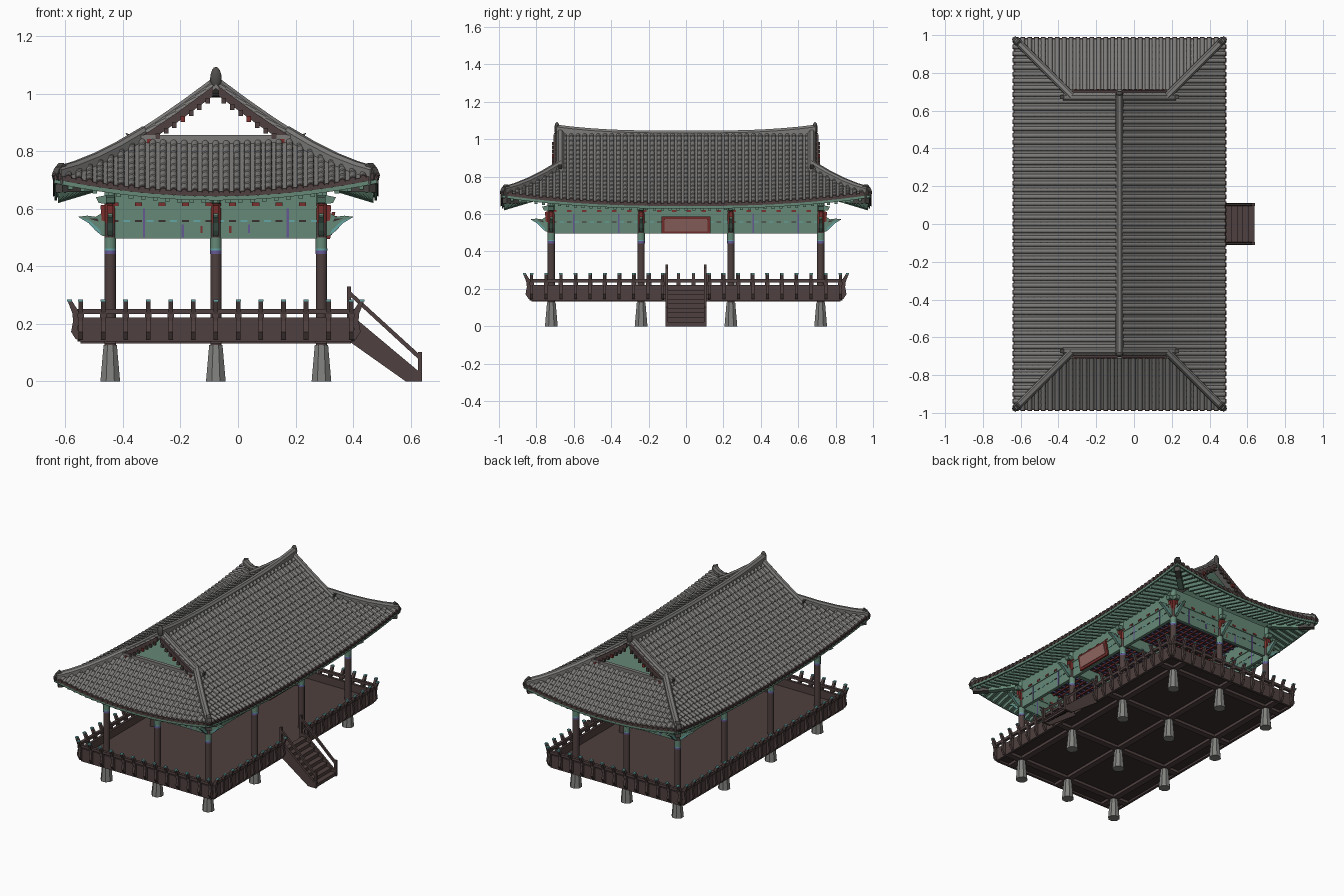
import bpy, bmesh, math
from mathutils import Vector, Matrix

cube = bpy.data.objects.get("Cube")
if cube:
    bpy.data.objects.remove(cube)

COLOURS = {
    "roof_tile": (0.2, 0.196, 0.188), "ornament_tile": (0.08, 0.075, 0.072),
    "stone": (0.22, 0.22, 0.21), "wood": (0.078, 0.052, 0.05),
    "dark_wood": (0.042, 0.029, 0.03), "green_paint": (0.13, 0.25, 0.185),
    "red_paint": (0.2, 0.03, 0.026), "teal_paint": (0.13, 0.38, 0.38),
    "purple_paint": (0.13, 0.1, 0.3), "plaque_face": (0.3, 0.14, 0.125)}
MATS = {}
for key, rgb in COLOURS.items():
    m = bpy.data.materials.new(key)
    m.use_nodes = True
    m.diffuse_color = (*rgb, 1)
    m.node_tree.nodes["Principled BSDF"].inputs["Base Color"].default_value = (*rgb, 1)
    MATS[key] = m

CENTRE = -0.077            # hall axis
A, B = 0.56, 0.985         # eave half sizes
GABLE = 0.28               # depth of the end slopes
COLX, COLY = (-0.367, 0, 0.367), (-0.72, -0.24, 0.24, 0.72)
SIGNS = (-1, 1)


def finish(name, bm, mats, smooth=False, recalc=True):
    if recalc:
        bmesh.ops.recalc_face_normals(bm, faces=bm.faces)
    me = bpy.data.meshes.new(name)
    bm.to_mesh(me)
    bm.free()
    for k in mats.split():
        me.materials.append(MATS[k])
    if smooth:
        me.shade_smooth()
        me.set_sharp_from_angle(angle=math.radians(40))
    ob = bpy.data.objects.new(name, me)
    ob.location.x = CENTRE
    bpy.context.scene.collection.objects.link(ob)
    return ob


def loft(bm, rings, mi=0):
    rows = [[bm.verts.new(p) for p in r] for r in rings]
    n = len(rows[0])
    faces = [bm.faces.new(rows[0]), bm.faces.new(rows[-1][::-1])]
    for a, b in zip(rows, rows[1:]):
        for i in range(n):
            j = (i + 1) % n
            faces.append(bm.faces.new((a[i], b[i], b[j], a[j])))
    for f in faces:
        f.material_index = mi


def box(bm, x0, x1, y0, y1, z0, z1, mi=0):
    loft(bm, [[(x0, y0, z), (x1, y0, z), (x1, y1, z), (x0, y1, z)] for z in (z0, z1)], mi)


def block(bm, x, y, r, z0, z1, mi=0):
    box(bm, x - r, x + r, y - r, y + r, z0, z1, mi)


def rod(bm, x, y, z0, z1, r0, r1, n=12, mi=0):
    angles = [math.tau * (i + 0.5) / n for i in range(n)]
    loft(bm, [[(x + r * math.cos(a), y + r * math.sin(a), z) for a in angles]
              for z, r in ((z0, r0), (z1, r1))], mi)


def sweep(bm, path, section, mi=0):
    path = [Vector(p) for p in path]
    rings = []
    for i, p in enumerate(path):
        t = path[min(i + 1, len(path) - 1)] - path[max(i - 1, 0)]
        side = Vector((t.y, -t.x, 0)).normalized()
        rings.append([p + side * s + Vector((0, 0, u)) for s, u in section])
    loft(bm, rings, mi)


def rect(w, lo, hi):
    return [(-w, lo), (w, lo), (w, hi), (-w, hi)]


def plate(bm, origin, out, profile, half, mi=0):
    # Upright plate: profile of (outward, z) in the plane of the direction "out"
    side = Vector((-out[1], out[0], 0)) * half
    base = [Vector((origin[0] + out[0] * o, origin[1] + out[1] * o, z)) for o, z in profile]
    loft(bm, [[p - side for p in base], [p + side for p in base]], mi)


# ---- Roof surface rules: height grows from the eave, corners sweep up
def lift(x, y):
    return 0.06 * (abs(x) / A) ** 2 * (abs(y) / B) ** 2.5


def roof_z(d):
    return 0.655 + 0.58 * d + 0.17 * d * d


def soffit_z(d):
    return 0.636 + 0.3 * d


def point(main, sign, t, d, height=roof_z, dz=0):
    x, y = (sign * (A - d), t) if main else (t, sign * (B - d))
    return Vector((x, y, height(d) + lift(x, y) + dz))


def half_len(main, d):
    return max(B - d, B - GABLE) if main else A - d


SLOPES = [(m, s) for m in (True, False) for s in SIGNS]


def sheet(bm, main, sign, dmax, height):
    nd, nt = 12, 32
    rows = [[bm.verts.new(point(main, sign, (2 * j / nt - 1) * half_len(main, dmax * i / nd),
                                dmax * i / nd, height)) for j in range(nt + 1)]
            for i in range(nd + 1)]
    for a, b in zip(rows, rows[1:]):
        for j in range(nt):
            f = bm.faces.new((a[j], a[j + 1], b[j + 1], b[j]))
            f.normal_update()
            if f.normal.z < 0:
                f.normal_flip()


def slope_rows(main, spacing):
    # Evenly spaced rows running up a slope, with how far each may climb
    full = B if main else A
    n = int(full / spacing)
    for i in range(-n, n + 1):
        t = i * full / (n + 0.3)
        edge = full - abs(t)
        yield t, (A if edge >= GABLE else edge) if main else min(edge, GABLE)


deck, soffit, tiles, ends, rafters, eave = (bmesh.new() for _ in range(6))
half_round = [(0.0115 * math.cos(a), 0.011 * math.sin(a)) for a in
              (math.pi * k / 6 for k in range(7))]
end_disc = [(0.012 * math.cos(a), 0.012 * math.sin(a)) for a in (math.tau * k / 8 for k in range(8))]
for main, sign in SLOPES:
    sheet(deck, main, sign, A if main else GABLE, roof_z)
    sheet(soffit, main, sign, 0.2, soffit_z)
    for t, top in slope_rows(main, 0.036):
        n = max(1, round(top / 0.034))
        for k in range(n):
            sweep(tiles, [point(main, sign, t, top * k / n, dz=0.005),
                          point(main, sign, t, top * (k + 1) / n)], half_round)
        # round tile ends on the eave
        sweep(ends, [point(main, sign, t, d, dz=0.002) for d in (-0.006, 0.004)], end_disc)
    for t, top in slope_rows(main, 0.042):
        top = min(top, 0.2)
        if top > 0.02:
            sweep(rafters, [point(main, sign, t, d, soffit_z) for d in (0.012, top)],
                  rect(0.008, -0.02, 0.002))
    full = B if main else A
    line = [point(main, sign, full * (k / 12 - 1), 0.004) for k in range(25)]
    sweep(eave, line, rect(0.005, -0.014, 0.002))
    sweep(eave, line, rect(0.004, -0.028, -0.014), 1)
ob = finish("roof_deck", deck, "roof_tile green_paint", recalc=False)
mod = ob.modifiers.new("thickness", "SOLIDIFY")
mod.thickness, mod.offset, mod.material_offset = 0.012, -1, 1
finish("eave_soffit", soffit, "green_paint", recalc=False)
finish("roof_tiles", tiles, "roof_tile", smooth=True)
finish("eave_tile_ends", ends, "wood")
finish("rafters", rafters, "green_paint")
finish("eave_boards", eave, "wood green_paint")

# ---- Ridges: top ridge, gable verges, hips and their end ornaments
ridge = bmesh.new()
cap = [(-0.021, -0.03), (0.021, -0.03), (0.019, 0.018), (0.009, 0.03), (-0.009, 0.03), (-0.019, 0.018)]
sweep(ridge, [(0, 0.69 * k / 8, 1.016 + 0.032 * abs(k / 8) ** 3) for k in range(-8, 9)], cap)
orn, barge = bmesh.new(), bmesh.new()
for sy in SIGNS:
    bmesh.ops.create_uvsphere(orn, u_segments=10, v_segments=8, radius=1, matrix=Matrix.Translation(
        (0, sy * 0.69, 1.055)) @ Matrix.Diagonal((0.02, 0.014, 0.038, 1)))
    for sx in SIGNS:
        verge = [point(True, sx, sy * 0.672, d) for d in (0.55, 0.45, 0.36, 0.26)]
        sweep(ridge, verge, cap)
        tip = verge[-1]
        plate(orn, tip, (sx, 0), [(-0.03, tip.z), (-0.005, tip.z + 0.01), (0.015, tip.z + 0.04),
                                  (-0.03, tip.z + 0.025)], 0.01)
        hip = [point(True, sx, sy * (B - d), d) for d in (0.31, 0.22, 0.14, 0.07, 0.01)]
        sweep(ridge, hip, cap)
        c = hip[-1]
        out = Vector((sx, sy)).normalized()
        plate(orn, c, out, [(-0.03, c.z - 0.02), (0.01, c.z - 0.018), (0.016, c.z),
                            (0.004, c.z + 0.022), (-0.018, c.z + 0.042), (-0.035, c.z + 0.03)], 0.013)
        # hip rafter below the corner, with a dark nose
        for depths, mi in (((0.085, 0.2), 1), ((0.015, 0.085), 2)):
            sweep(barge, [point(True, sx, sy * (B - d), d, soffit_z) for d in depths],
                  rect(0.017, -0.038, 0.01), mi)
        # bargeboards with a line of tile ends along the open gable
        sweep(barge, [point(True, sx, sy * 0.703, d) for d in (0.55, 0.42, 0.3)],
              rect(0.006, -0.034, 0.0))
        for k in range(9):
            p = point(True, sx, sy * 0.708, 0.3 + 0.029 * k)
            block(barge, p.x, p.y, 0.008, p.z - 0.046, p.z - 0.026, 3 if k % 4 == 1 else 0)
    # ridge along the foot of the gable opening
    sweep(ridge, [(x, sy * 0.7, roof_z(GABLE)) for x in (-0.27, 0.27)], rect(0.012, -0.01, 0.025))
finish("ridges", ridge, "roof_tile")
finish("ridge_ornaments", orn, "ornament_tile", smooth=True)
finish("bargeboards", barge, "wood green_paint ornament_tile red_paint")

# ---- Stone footings and painted columns
stones, cols, wings = bmesh.new(), bmesh.new(), bmesh.new()
wing = [(0.0, 0.5), (0.03, 0.507), (0.052, 0.525), (0.075, 0.55), (0.112, 0.572), (0.08, 0.576),
        (0.05, 0.572), (0.03, 0.585), (0.0, 0.6)]
leaf = [(0.03, 0.508), (0.075, 0.55), (0.11, 0.571), (0.07, 0.557), (0.035, 0.525)]
for x in COLX:
    for y in COLY:
        rod(stones, x, y, 0, 0.127, 0.037, 0.025, 8)
        outs = ([(math.copysign(1, x), 0)] if x else []) + \
               ([(0, math.copysign(1, y))] if abs(y) > 0.5 else [])
        if not outs:
            continue
        for z0, z1, r, mi in ((0.125, 0.443, 0.02, 0), (0.443, 0.455, 0.0205, 1),
                              (0.455, 0.461, 0.021, 2), (0.461, 0.5, 0.0205, 3),
                              (0.5, 0.55, 0.02, 0), (0.55, 0.62, 0.0205, 4), (0.62, 0.7, 0.02, 3)):
            rod(cols, x, y, z0, z1, r, r, 12, mi)
        for o in outs:
            plate(wings, (x, y), o, wing, 0.008)
            plate(wings, (x, y), o, leaf, 0.0095, 1)
            plate(wings, (x, y), o, [(0.04, 0.555), (0.075, 0.566), (0.045, 0.566)], 0.009, 3)
            plate(wings, (x, y), o, [(0, 0.55), (0.03, 0.56), (0.034, 0.612), (0, 0.615)], 0.0095, 2)
            plate(wings, (x, y), o, [(0, 0.615), (0.04, 0.62), (0.05, 0.64), (0, 0.65)], 0.014)
finish("stone_footings", stones, "stone")
finish("columns", cols, "wood purple_paint teal_paint green_paint red_paint", smooth=True)
finish("column_brackets", wings, "green_paint teal_paint red_paint dark_wood")

# ---- Painted beams around the top, with bands, a dashed joint and small bearing blocks
beams, X, Y = bmesh.new(), COLX[-1], COLY[-1]
for s in SIGNS:
    for w, z0, z1 in ((0.01, 0.497, 0.7), (0.014, 0.602, 0.61)):
        box(beams, s * X - w, s * X + w, -Y, Y, z0, z1)
        box(beams, -X, X, s * Y - w, s * Y + w, z0, z1)
    for along_y, half, count in ((True, Y, 36), (False, X, 18)):
        for k in range(count):
            a = half * (2 * k + 0.2) / count - half
            b = a + half * 1.2 / count
            parts = [(0.554, 0.561, 0.012, 3 if k % 2 else 1)]
            if k % 2 == 0:
                parts.append((0.61, 0.622, 0.016, 4))
            for z0, z1, w, mi in parts:
                if along_y:
                    box(beams, s * X - w, s * X + w, a, b, z0, z1, mi)
                else:
                    box(beams, a, b, s * Y - w, s * Y + w, z0, z1, mi)
    for u, r, z0, z1, mi in ((0.25, 0.004, 0.5, 0.6, 2), (0.115, 0.004, 0.515, 0.545, 2),
                             (-0.115, 0.005, 0.5, 0.545, 2), (-0.25, 0.004, 0.5, 0.6, 2),
                             (0.05, 0.004, 0.515, 0.54, 4), (-0.05, 0.004, 0.515, 0.54, 4)):
        box(beams, u - r, u + r, s * Y - 0.0125, s * Y + 0.0125, z0, z1, mi)
    for u in (-0.6, -0.36, 0.36, 0.6):
        box(beams, s * X - 0.0125, s * X + 0.0125, u - 0.004, u + 0.004, 0.5, 0.6, 2)
    box(beams, -X, X, s * 0.24 - 0.016, s * 0.24 + 0.016, 0.53, 0.6)
finish("beams", beams, "green_paint dark_wood purple_paint teal_paint red_paint")

# ---- Ceiling with a painted lattice
ceil = bmesh.new()
box(ceil, -X, X, -Y, Y, 0.685, 0.7)
for f in ceil.faces:
    f.material_index = 1 if f.calc_center_median().z > 0.695 else 0
for k in range(-8, 9):
    box(ceil, X * k / 9 - 0.004, X * k / 9 + 0.004, -Y, Y, 0.675, 0.685, 2)
for k in range(-16, 17):
    box(ceil, -X, X, Y * k / 17 - 0.004, Y * k / 17 + 0.004, 0.677, 0.686, 3)
finish("ceiling", ceil, "dark_wood green_paint red_paint purple_paint")

# ---- Floor with joists below
floor, FX, FY = bmesh.new(), 0.47, 0.825
box(floor, -FX, FX, -FY, FY, 0.15, 0.172)
for f in floor.faces:
    f.material_index = 1 if f.calc_center_median().z < 0.155 else 0
for x in COLX:
    box(floor, x - 0.02, x + 0.02, -FY, FY, 0.132, 0.155)
for y in COLY:
    box(floor, -FX, FX, y - 0.02, y + 0.02, 0.132, 0.155)
finish("floor", floor, "wood dark_wood")

# ---- Railing: panels, curved posts, top rail; open at the stair
rail = bmesh.new()
post = [(0, 0.14), (0.018, 0.148), (0.033, 0.172), (0.026, 0.21), (0.028, 0.235), (0.046, 0.282),
        (0.03, 0.28), (0.008, 0.245), (0.006, 0.21), (0.01, 0.18), (0, 0.165)]


def rail_run(p, q, out):
    p, q = Vector(p), Vector(q)
    o = Vector((*out, 0))
    sweep(rail, [p + o * 0.003, q + o * 0.003], rect(0.008, 0.138, 0.222))
    sweep(rail, [p + o * 0.016, q + o * 0.016], rect(0.009, 0.235, 0.252))
    n = round((q - p).length / 0.077)
    for k in range(n + 1):
        at = p.lerp(q, k / n)
        plate(rail, at, out, post, 0.008)
        tip = at + o * 0.038
        block(rail, tip.x, tip.y, 0.0085, 0.277, 0.284, 1)
        knob = at + o * 0.017
        block(rail, knob.x, knob.y, 0.011, 0.222, 0.236)


for s in SIGNS:
    rail_run((-FX, s * FY, 0), (FX, s * FY, 0), (0, s))
    rail_run((FX, s * 0.125, 0), (FX, s * FY, 0), (1, 0))
rail_run((-FX, -FY, 0), (-FX, FY, 0), (-1, 0))
finish("railing", rail, "wood teal_paint")

# ---- Stair with stringers, treads and handrails
stair = bmesh.new()
for s in SIGNS:
    at = (0, s * 0.103)
    plate(stair, at, (1, 0), [(0.462, 0.14), (0.462, 0.215), (0.49, 0.215), (0.717, 0.025),
                              (0.717, 0), (0.66, 0)], 0.007)
    plate(stair, at, (1, 0), [(0.462, 0.3), (0.462, 0.318), (0.712, 0.09), (0.712, 0.07)], 0.006)
    for x, z0, z1 in ((0.462, 0.17, 0.33), (0.71, 0, 0.102)):
        block(stair, x, at[1], 0.007, z0, z1)
for k in range(8):
    x, z = 0.47 + 0.03 * k, 0.195 - 0.0245 * k
    box(stair, x, x + 0.034, -0.1, 0.1, z - 0.01, z)
    box(stair, x + 0.024, x + 0.03, -0.1, 0.1, max(0, z - 0.03), z - 0.008)
finish("stair", stair, "wood")

# ---- Name board, leaning forward
board = bmesh.new()
for w, z0, z1, o, mi in ((0.13, 0.495, 0.588, 0, 0), (0.115, 0.508, 0.575, 0.006, 1)):
    plate(board, (0.385, 0), (1, 0), [(o, z0), (o + 0.012, z0), (o + 0.03, z1), (o + 0.018, z1)], w, mi)
finish("name_board", board, "red_paint plaque_face")
